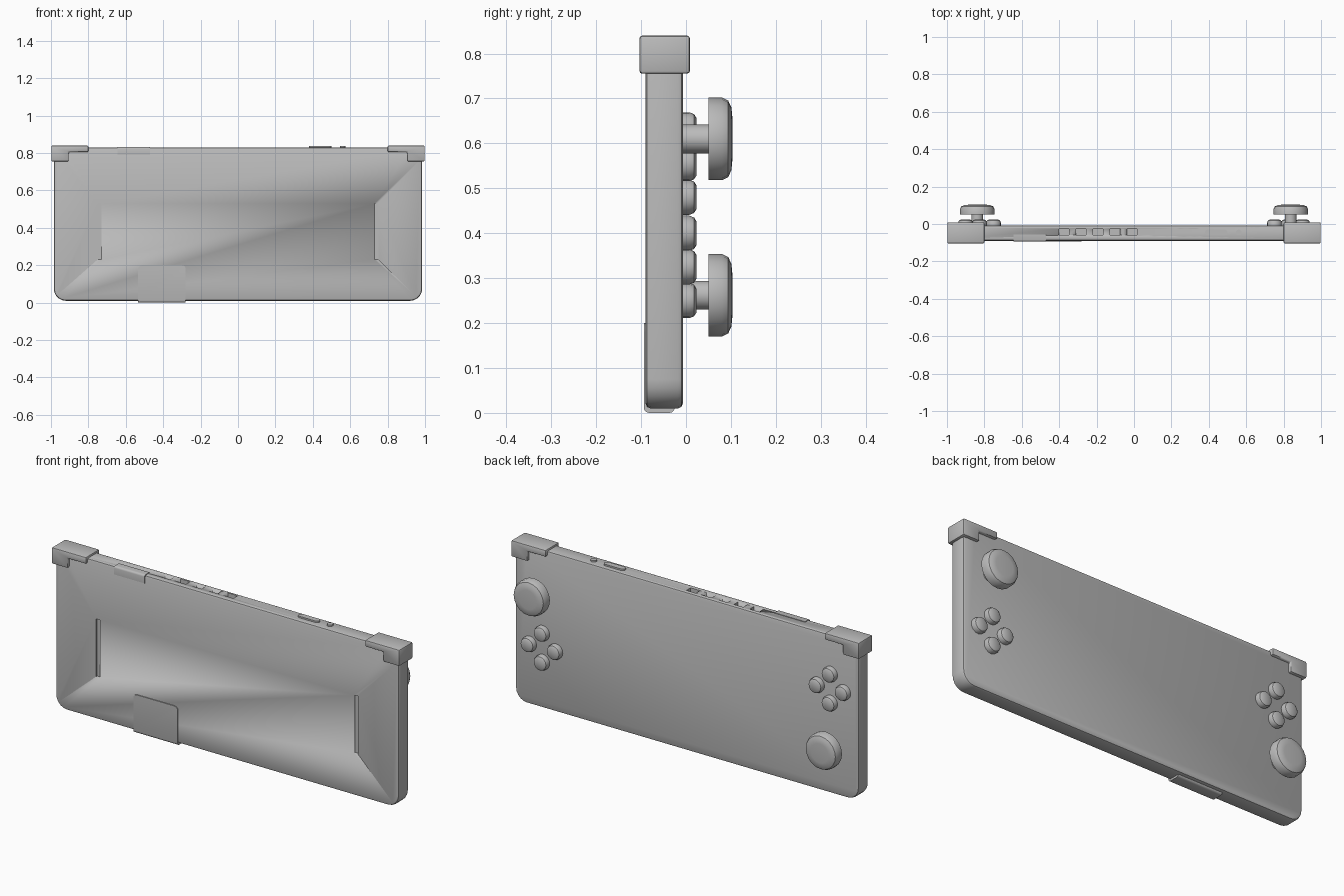
import bpy
import bmesh
import math
from mathutils import Matrix

if "Cube" in bpy.data.objects:
    bpy.data.objects.remove(bpy.data.objects["Cube"], do_unlink=True)

GREY = (0.5, 0.5, 0.5, 1.0)
grey = bpy.data.materials.new("plain grey")
grey.use_nodes = True
grey.diffuse_color = GREY
grey.node_tree.nodes["Principled BSDF"].inputs["Base Color"].default_value = GREY


def finish(bm, name, bevel=0, segments=2):
    """Turn a bmesh into a shaded object, with an optional edge bevel."""
    bmesh.ops.recalc_face_normals(bm, faces=bm.faces)
    mesh = bpy.data.meshes.new(name)
    bm.to_mesh(mesh)
    bm.free()
    mesh.materials.append(grey)
    obj = bpy.data.objects.new(name, mesh)
    bpy.context.collection.objects.link(obj)
    bpy.ops.object.select_all(action="DESELECT")
    obj.select_set(True)
    bpy.context.view_layer.objects.active = obj
    if bevel:
        mod = obj.modifiers.new("soft edges", "BEVEL")
        mod.width = bevel
        mod.segments = segments
        mod.limit_method = "ANGLE"
        mod.angle_limit = math.radians(40)
        bpy.ops.object.modifier_apply(modifier=mod.name)
    bpy.ops.object.shade_smooth_by_angle(angle=math.radians(35))
    return obj


def box_mesh(x, y, z):
    """Box between the given (low, high) pairs."""
    bm = bmesh.new()
    size = [b - a for a, b in (x, y, z)]
    mid = [(a + b) / 2 for a, b in (x, y, z)]
    bmesh.ops.create_cube(bm, size=1, matrix=Matrix.Translation(mid) @ Matrix.Diagonal((*size, 1)))
    return bm


def round_edges(bm, axis, radius, segments, test=lambda p: True):
    """Round the box edges that run along one axis."""
    edges = [e for e in bm.edges
             if abs((e.verts[0].co - e.verts[1].co).normalized()[axis]) > 0.9
             and test((e.verts[0].co + e.verts[1].co) / 2)]
    bmesh.ops.bevel(bm, geom=edges, offset=radius, segments=segments, profile=0.5, affect="EDGES")


def prism(name, outline, y, bevel):
    """Extrude an x-z outline along y."""
    bm = bmesh.new()
    face = bm.faces.new([bm.verts.new((px, y[0], pz)) for px, pz in outline])
    new = bmesh.ops.extrude_face_region(bm, geom=[face])["geom"]
    verts = [v for v in new if isinstance(v, bmesh.types.BMVert)]
    bmesh.ops.translate(bm, verts=verts, vec=(0, y[1] - y[0], 0))
    return finish(bm, name, bevel)


def lathe(name, x, z, profile, sides):
    """Spin a (radius, y) profile around a line along y."""
    bm = bmesh.new()
    verts = [bm.verts.new((x + r, y, z)) for r, y in profile]
    edges = [bm.edges.new(pair) for pair in zip(verts, verts[1:])]
    bmesh.ops.spin(bm, geom=verts + edges, cent=(x, 0, z), axis=(0, 1, 0),
                   angle=math.tau, steps=sides)
    bmesh.ops.remove_doubles(bm, verts=bm.verts, dist=0.0005)
    return finish(bm, name)


FRONT, BACK, TOP = -0.09, -0.007, 0.83

# Main slab with rounded corners
bm = box_mesh((-0.985, 0.985), (FRONT, BACK), (0.01, TOP))
round_edges(bm, 1, 0.065, 5)
body = finish(bm, "body", 0.011)

# Vents in the top edge and long slots in the front
cutters = [box_mesh((x - 0.027, x + 0.027), (-0.06, -0.026), (TOP - 0.03, TOP + 0.03))
           for x in (-0.375, -0.284, -0.193, -0.102, -0.011)]
cutters += [box_mesh((x - 0.011, x + 0.011), (FRONT - 0.02, FRONT + 0.008), (0.23, 0.53))
            for x in (-0.74, 0.74)]
for cut_mesh in cutters:
    cutter = finish(cut_mesh, "slot_cutter")
    cutter.hide_render = True
    mod = body.modifiers.new("slot", "BOOLEAN")
    mod.operation = "DIFFERENCE"
    mod.solver = "EXACT"
    mod.object = cutter
    bpy.context.view_layer.objects.active = body
    bpy.ops.object.modifier_apply(modifier=mod.name)
    bpy.data.objects.remove(cutter, do_unlink=True)

# Stepped shoulder triggers on the top corners
STEP = ((0.8, 0.805), (0.905, 0.805), (0.905, 0.755), (0.998, 0.755), (0.998, 0.84), (0.8, 0.84))
for side, label in ((1, "left"), (-1, "right")):
    prism(label + "_shoulder", [(side * px, pz) for px, pz in STEP], (-0.104, 0.009), 0.007)

# Thumb sticks and button clusters on the control face
STEM = ((0, BACK - 0.01), (0.032, BACK - 0.01), (0.032, 0.055), (0, 0.055))
CAP = ((0, 0.05), (0.092, 0.05), (0.092, 0.08), (0.085, 0.094), (0.07, 0.101), (0.05, 0.103), (0, 0.103))
BUTTON = ((0, BACK - 0.01), (0.039, BACK - 0.01), (0.039, 0.008), (0.035, 0.018), (0.027, 0.023), (0, 0.023))
for side, label, stick_z, pad_z in ((1, "left", 0.61, 0.325), (-1, "right", 0.262, 0.555)):
    lathe(label + "_stick_stem", side * 0.838, stick_z, STEM, 16)
    lathe(label + "_stick_cap", side * 0.838, stick_z, CAP, 20)
    for place, dx, dz in (("upper", 0, 1), ("lower", 0, -1), ("outer", 1, 0), ("inner", -1, 0)):
        lathe(f"{label}_{place}_button", side * (0.826 + 0.075 * dx), pad_z + 0.075 * dz, BUTTON, 16)

# Pill-shaped switch and round button on the top edge
for name, x, y in (("power_switch", (0.38, 0.5), (-0.06, -0.03)),
                   ("round_top_button", (0.545, 0.575), (-0.06, -0.03))):
    bm = box_mesh(x, y, (TOP - 0.01, TOP + 0.008))
    round_edges(bm, 2, 0.0149, 5)
    finish(bm, name)

# Thin covers wrapping the lower and upper front edges
bm = box_mesh((-0.535, -0.28), (FRONT - 0.004, -0.025), (0.0, 0.2))
round_edges(bm, 1, 0.02, 3, lambda p: p.z > 0.1)
round_edges(bm, 0, 0.012, 3, lambda p: p.z < 0.1)
finish(bm, "lower_cover")
bm = box_mesh((-0.645, -0.47), (FRONT - 0.004, -0.055), (0.79, TOP + 0.003))
round_edges(bm, 0, 0.01, 3, lambda p: p.z > 0.8 and p.y < -0.08)
finish(bm, "upper_cover")
